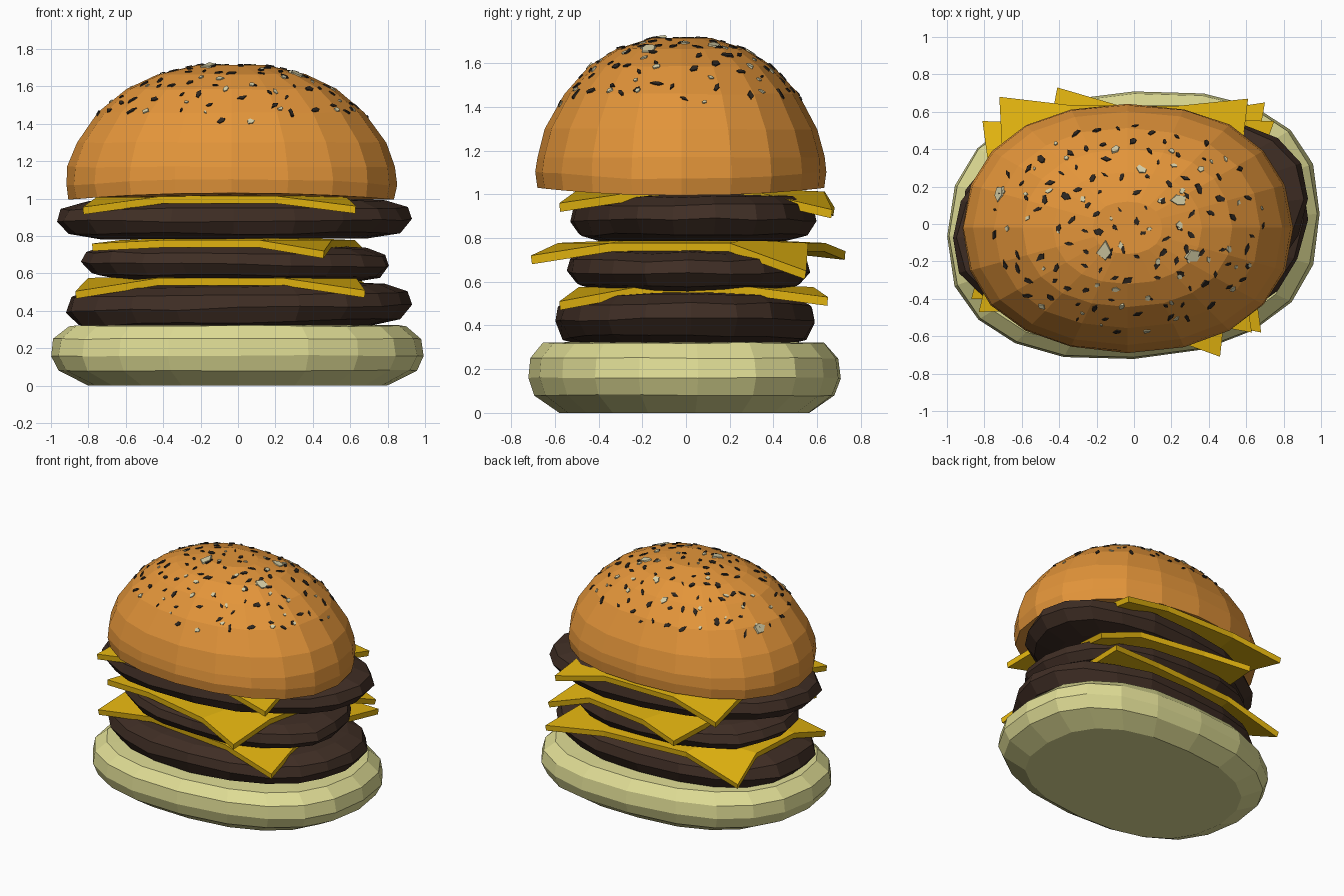
import bpy, bmesh, math, random
from mathutils import Vector, Matrix
from mathutils.bvhtree import BVHTree

if "Cube" in bpy.data.objects:
    bpy.data.objects.remove(bpy.data.objects["Cube"])

random.seed(4)


def material(name, rgb):
    m = bpy.data.materials.new(name)
    m.diffuse_color = (*rgb, 1)
    m.use_nodes = True
    m.node_tree.nodes["Principled BSDF"].inputs["Base Color"].default_value = m.diffuse_color
    return m


CRUST = material("golden crust", (0.77, 0.30, 0.042))
PALE_BUN = material("pale bun", (0.74, 0.72, 0.30))
MEAT = material("dark meat", (0.050, 0.027, 0.018))
CHEESE = material("yellow cheese", (0.77, 0.46, 0.005))
DARK_SEED = material("dark seed", (0.026, 0.02, 0.015))
PALE_SEED = material("pale seed", (0.66, 0.61, 0.38))


def finish(name, bm, mat):
    bmesh.ops.recalc_face_normals(bm, faces=bm.faces[:])
    me = bpy.data.meshes.new(name)
    bm.to_mesh(me)
    me.materials.append(mat)
    ob = bpy.data.objects.new(name, me)
    bpy.context.collection.objects.link(ob)
    return ob


def oval_stack(profile, center, radii, sides, jitter=0.0, tilt=0.0, power=2.0, arch=0.0, shear=0.0):
    """Stack of oval rings; profile holds (radius factor, height)."""
    bm = bmesh.new()
    rings = []
    wobble = [1 + random.uniform(-jitter, jitter) for _ in range(sides)]
    e = 2 / power
    for k, (r, z) in enumerate(profile):
        ring = []
        for i in range(sides):
            a = 2 * math.pi * i / sides
            c, s = math.cos(a), math.sin(a)
            f = r * wobble[i] * (1 + random.uniform(-jitter, jitter) * 0.6)
            dx = radii[0] * f * math.copysign(abs(c) ** e, c)
            dy = radii[1] * f * math.copysign(abs(s) ** e, s) + shear * dx
            lift = arch * s * s if k < 2 else 0
            dz = random.uniform(-jitter, jitter) * 0.5 if 0 < k < len(profile) - 1 else 0
            ring.append(bm.verts.new((center[0] + dx, center[1] + dy, z + tilt * dx + lift + dz)))
        rings.append(ring)
    for lo, hi in zip(rings, rings[1:]):
        for i in range(sides):
            j = (i + 1) % sides
            bm.faces.new((lo[i], lo[j], hi[j], hi[i]))
    bm.faces.new(rings[0][::-1])
    bm.faces.new(rings[-1])
    return bm


# Bottom bun
finish("bottom_bun", oval_stack(
    [(0.80, 0.0), (0.96, 0.08), (1.0, 0.16), (0.985, 0.25), (0.90, 0.32), (0.6, 0.325)],
    (0, -0.005), (1.0, 0.715), 20, 0.007, power=2.4, shear=0.06), PALE_BUN)

# Three patties: centre, radii, bottom, top, tilt, shear
patties = [((0.0, -0.005), (0.93, 0.60), 0.305, 0.545, 0.018, 0.03),
           ((-0.005, 0.01), (0.825, 0.56), 0.56, 0.755, -0.012, 0.0),
           ((-0.025, 0.03), (0.95, 0.545), 0.785, 1.0, 0.004, 0.11)]
for n, (c, rad, z0, z1, t, sh) in enumerate(patties):
    h = z1 - z0
    prof = [(0.75, z0), (0.93, z0 + 0.14 * h), (1.0, z0 + 0.45 * h),
            (0.97, z0 + 0.75 * h), (0.85, z0 + 0.93 * h), (0.6, z1)]
    finish(f"patty_{n + 1}", oval_stack(prof, c, rad, 20, 0.014, t, 2.25, shear=sh), MEAT)

# Cheese slices: flat height, then corners front-left, front-right, back-right, back-left
slices = [(0.588, [(-0.87, -0.40, 0.505), (0.68, -0.58, 0.51), (0.70, 0.65, 0.53), (-0.81, 0.55, 0.455)]),
          (0.790, [(-0.78, -0.42, 0.76), (0.46, -0.71, 0.72), (0.75, 0.55, 0.65), (-0.41, 0.73, 0.74)]),
          (1.025, [(-0.83, -0.47, 0.955), (0.63, -0.58, 0.96), (0.61, 0.67, 0.93), (-0.72, 0.68, 0.94)])]
steps = (0.0, 0.27, 0.73, 1.0)
for n, (flat, corners) in enumerate(slices):
    fl, fr, br, bl = [Vector(p) for p in corners]
    mid = (fl + fr + br + bl) / 4
    bm = bmesh.new()
    grid = []
    for v in steps:
        row = []
        for u in steps:
            p = fl.lerp(fr, u).lerp(bl.lerp(br, u), v)
            edges = (u in (0, 1)) + (v in (0, 1))
            if edges == 1:      # edge middles bow inwards and stay nearly flat
                p = p.lerp(mid, 0.07)
                p.z = flat - 0.012
            elif edges == 0:
                p.z = flat
            row.append(bm.verts.new(p))
        grid.append(row)
    for j in range(3):
        for i in range(3):
            bm.faces.new((grid[j][i], grid[j][i + 1], grid[j + 1][i + 1], grid[j + 1][i]))
    ob = finish(f"cheese_slice_{n + 1}", bm, CHEESE)
    if ob.data.polygons[4].normal.z < 0:
        ob.data.flip_normals()
    mod = ob.modifiers.new("thickness", "SOLIDIFY")
    mod.thickness = 0.04
    mod.offset = -1

# Top bun
dome = oval_stack([(0.985, 0.995), (1.0, 1.07), (0.99, 1.17), (0.935, 1.30), (0.805, 1.46),
                   (0.635, 1.585), (0.45, 1.665), (0.21, 1.715)],
                  (-0.035, -0.02), (0.88, 0.665), 20, 0.007, power=2.2, arch=0.035)
bmesh.ops.recalc_face_normals(dome, faces=dome.faces[:])
surface = BVHTree.FromBMesh(dome)
finish("top_bun", dome, CRUST)


# Seeds: small flat angular flakes lying on the dome
def add_seed(bm, x, y, length, width):
    hit, normal, _, _ = surface.ray_cast(Vector((x, y, 3)), Vector((0, 0, -1)))
    if hit is None:
        return
    m = (Matrix.Translation(hit) @ normal.to_track_quat('Z', 'Y').to_matrix().to_4x4()
         @ Matrix.Rotation(random.uniform(0, math.pi), 4, 'Z')
         @ Matrix.Diagonal((length / 2, width / 2, 0.006, 1)))
    sides = random.choice((4, 5, 5, 6))
    ring = []
    for i in range(sides):
        a = 2 * math.pi * (i + random.uniform(-0.2, 0.2)) / sides
        r = random.uniform(0.8, 1.1)
        ring.append((r * math.cos(a), r * math.sin(a)))
    low = [bm.verts.new(m @ Vector((p, q, -1))) for p, q in ring]
    top = [bm.verts.new(m @ Vector((p * 0.9, q * 0.9, 1))) for p, q in ring]
    bm.faces.new(low[::-1])
    bm.faces.new(top)
    for i in range(sides):
        j = (i + 1) % sides
        bm.faces.new((low[i], low[j], top[j], top[i]))


def scatter(bm, count, lengths, ratio):
    placed = []
    while len(placed) < count:
        r, a = 0.84 * math.sqrt(random.random()), random.uniform(0, 2 * math.pi)
        p = Vector((-0.035 + 0.885 * r * math.cos(a), -0.02 + 0.668 * r * math.sin(a)))
        if all((p - q).length > 0.065 for q in placed):
            placed.append(p)
            s = random.uniform(*lengths)
            add_seed(bm, p.x, p.y, s, s * random.uniform(*ratio))


dark = bmesh.new()
scatter(dark, 115, (0.03, 0.075), (0.35, 0.65))
finish("dark_seeds", dark, DARK_SEED)

pale = bmesh.new()
scatter(pale, 42, (0.025, 0.05), (0.55, 0.9))
for x, y, s in [(-0.72, 0.16, 0.11), (-0.16, -0.14, 0.12), (0.24, 0.13, 0.10),
                (0.32, -0.17, 0.11), (-0.10, 0.40, 0.07), (0.04, 0.29, 0.07)]:
    add_seed(pale, x, y, s, s * 0.7)
finish("pale_seeds", pale, PALE_SEED)
